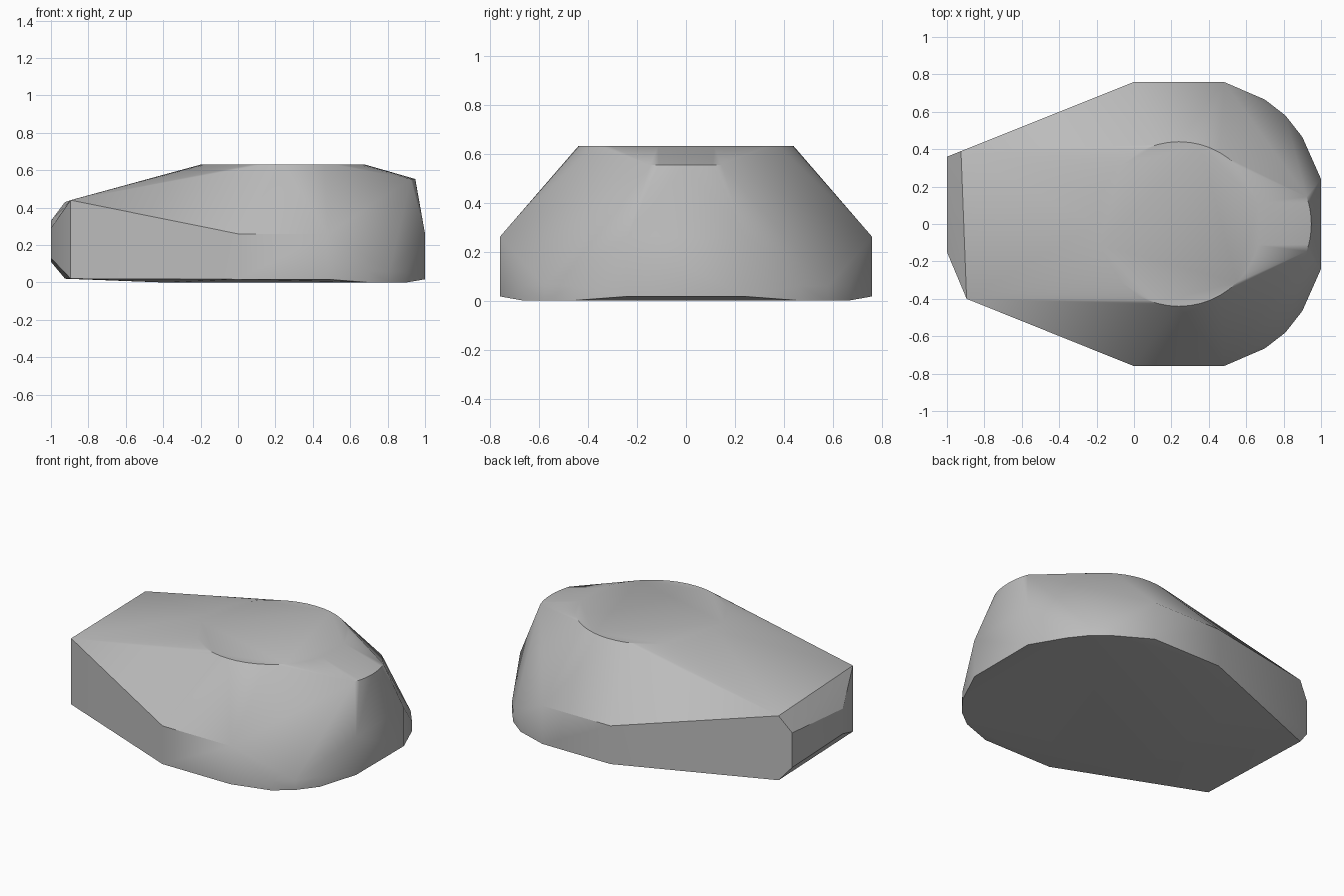
import bpy, bmesh, math

cube = bpy.data.objects.get("Cube")
if cube:
    bpy.data.objects.remove(cube, do_unlink=True)

# Stone colour
stone = bpy.data.materials.new("stone_grey")
stone.use_nodes = True
grey = (0.5, 0.5, 0.5, 1)
stone.diffuse_color = grey
stone.node_tree.nodes["Principled BSDF"].inputs["Base Color"].default_value = grey

points = []


def column(x, y, *heights):
    points.extend((x, y, z) for z in heights)


def arc(cx, cy, radius, z, start, end, steps):
    for i in range(steps + 1):
        a = math.radians(start + (end - start) * i / steps)
        points.append((cx + radius * math.cos(a), cy + radius * math.sin(a), z))


# Round flat top
arc(0.24, 0, 0.44, 0.63, 0, 360, 48)
# Rounded upper nose
arc(0.5, 0, 0.448, 0.553, -19, 19, 8)

# Mirrored flanks, rounded lower corners and nose
for side in (-1, 1):
    column(0, side * 0.76, 0.017, 0.26)
    column(0.48, side * 0.76, 0.017, 0.26)
    column(0.7, side * 0.665, 0, 0.06)
    column(0.81, side * 0.58, 0, 0.06)
    column(0.9, side * 0.465, 0, 0.06)
    column(1, side * 0.24, 0.017, 0.26)
    column(-0.4, side * 0.44, 0)

# Uneven chipped tail end
column(-0.895, -0.4, 0.02, 0.44)
column(-0.925, 0.39, 0.02, 0.43)
column(-1, -0.15, 0.13, 0.29)
column(-1, 0.36, 0.11, 0.33)

# Wrap the points in one faceted shell
bm = bmesh.new()
for p in points:
    bm.verts.new(p)
bmesh.ops.remove_doubles(bm, verts=bm.verts, dist=0.001)
hull = bmesh.ops.convex_hull(bm, input=bm.verts)
loose = {v for v in hull["geom_interior"] + hull["geom_unused"]
         if isinstance(v, bmesh.types.BMVert)}
bmesh.ops.delete(bm, geom=list(loose), context="VERTS")
bmesh.ops.dissolve_limit(bm, angle_limit=math.radians(0.5),
                         verts=bm.verts, edges=bm.edges)
bmesh.ops.recalc_face_normals(bm, faces=bm.faces)
mesh = bpy.data.meshes.new("rock")
bm.to_mesh(mesh)
bm.free()
mesh.materials.append(stone)
rock = bpy.data.objects.new("rock", mesh)
bpy.context.collection.objects.link(rock)

# Soft shading between shallow facets
bpy.ops.object.select_all(action="DESELECT")
rock.select_set(True)
bpy.context.view_layer.objects.active = rock
bpy.ops.object.shade_smooth_by_angle(angle=math.radians(30))
